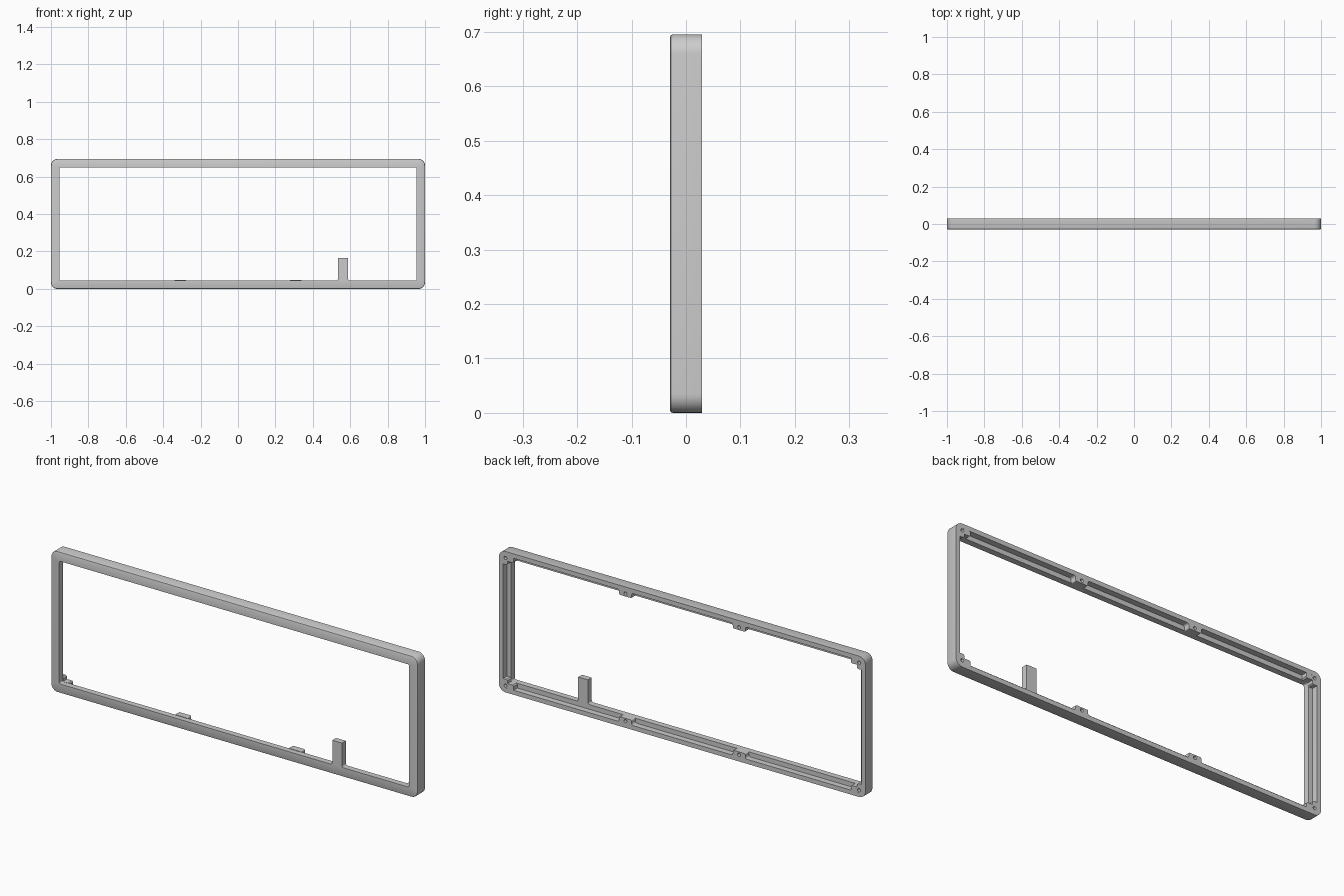
import bpy, bmesh, math

if "Cube" in bpy.data.objects:
    bpy.data.objects.remove(bpy.data.objects["Cube"])

L, H, D = 1.0, 0.695, 0.0295      # half length, height, half depth
RIM, BAR, STEP = 0.022, 0.045, 0.0  # rim width, bar width, y of the rear step


def finish(bm, name):
    bmesh.ops.recalc_face_normals(bm, faces=bm.faces)
    me = bpy.data.meshes.new(name)
    bm.to_mesh(me)
    bm.free()
    ob = bpy.data.objects.new(name, me)
    bpy.context.collection.objects.link(ob)
    return ob


def rounded_loop(inset, n=8):
    r = max(0.035 - inset, 0.008)
    pts = []
    for k, (sx, sz) in enumerate(((1, 1), (-1, 1), (-1, -1), (1, -1))):
        cx, cz = sx * (L - inset - r), H / 2 + sz * (H / 2 - inset - r)
        for i in range(n + 1):
            a = math.pi / 2 * (k + i / n)
            pts.append((cx + r * math.cos(a), cz + r * math.sin(a)))
    return pts


def prism(name, pts, y0, y1):
    bm = bmesh.new()
    f = bm.faces.new([bm.verts.new((x, y0, z)) for x, z in pts])
    ext = bmesh.ops.extrude_face_region(bm, geom=[f])['geom']
    bmesh.ops.translate(bm, vec=(0, y1 - y0, 0),
                        verts=[v for v in ext if isinstance(v, bmesh.types.BMVert)])
    return finish(bm, name)


def arc(cx, cz, r, a0, a1, n=5):
    return [(cx + r * math.cos(math.radians(a0 + (a1 - a0) * i / n)),
             cz + r * math.sin(math.radians(a0 + (a1 - a0) * i / n))) for i in range(n + 1)]


def drill(ob, x, z):
    bpy.ops.mesh.primitive_cylinder_add(vertices=20, radius=0.008, depth=0.05,
                                        location=(x, D, z), rotation=(math.pi / 2, 0, 0))
    cutter = bpy.context.object
    cutter.name = "hole_cutter"
    m = ob.modifiers.new("hole", 'BOOLEAN')
    m.operation, m.object, m.solver = 'DIFFERENCE', cutter, 'EXACT'
    bpy.context.view_layer.objects.active = ob
    bpy.ops.object.modifier_apply(modifier=m.name)
    bpy.data.objects.remove(cutter)


# Frame: stepped section swept round the rounded rectangle
section = [(0.005, -D), (0.0015, -D + 0.0015), (0, -D + 0.005), (0, D),
           (RIM, D), (RIM, STEP), (BAR, STEP), (BAR, -D)]
bm = bmesh.new()
loops = [[bm.verts.new((x, y, z)) for x, z in rounded_loop(w)] for w, y in section]
for a, b in zip(loops, loops[1:] + loops[:1]):
    for i in range(len(a)):
        j = (i + 1) % len(a)
        bm.faces.new((a[i], a[j], b[j], b[i]))
finish(bm, "frame")

# Upright tab with filleted foot
r = 0.01
tab = (arc(0.535 - r, BAR + r, r, -90, 0) + [(0.535, 0.165), (0.588, 0.165)]
       + arc(0.588 + r, BAR + r, r, 180, 270))
prism("upright_tab", tab, -D, STEP)

for side, up in (("top", True), ("bottom", False)):
    flip = lambda z: H - z if up else z
    for sx, hand in ((-1, "left"), (1, "right")):
        # Screw boss on the long bar, flared into the rim
        cx, w, f = sx * 0.31, 0.034, 0.01
        pts = (arc(cx - w - f, RIM + f, f, -90, 0) + arc(cx - w + 0.006, 0.041, 0.006, 180, 90)
               + arc(cx + w - 0.006, 0.041, 0.006, 90, 0) + arc(cx + w + f, RIM + f, f, 180, 270))
        ob = prism(f"{side}_{hand}_screw_boss", [(x, flip(z)) for x, z in pts], STEP - 0.003, D)
        drill(ob, cx, flip(0.033))

        # L-shaped corner screw block
        e = 0.018
        pts = [(e, e), (0.08, e), (0.08, 0.04), (0.075, 0.046), (0.046, 0.046),
               (0.046, 0.06), (0.04, 0.065), (e, 0.065)]
        ob = prism(f"{side}_{hand}_corner_block",
                   [(sx * (L - x), flip(z)) for x, z in pts], STEP - 0.003, D - 0.0003)
        drill(ob, sx * (L - 0.035), flip(0.033))

# Smooth the rounded edges, keep the flat ones crisp
for ob in bpy.context.scene.objects:
    ob.select_set(True)
    bpy.context.view_layer.objects.active = ob
bpy.ops.object.shade_smooth_by_angle(angle=math.radians(25))
